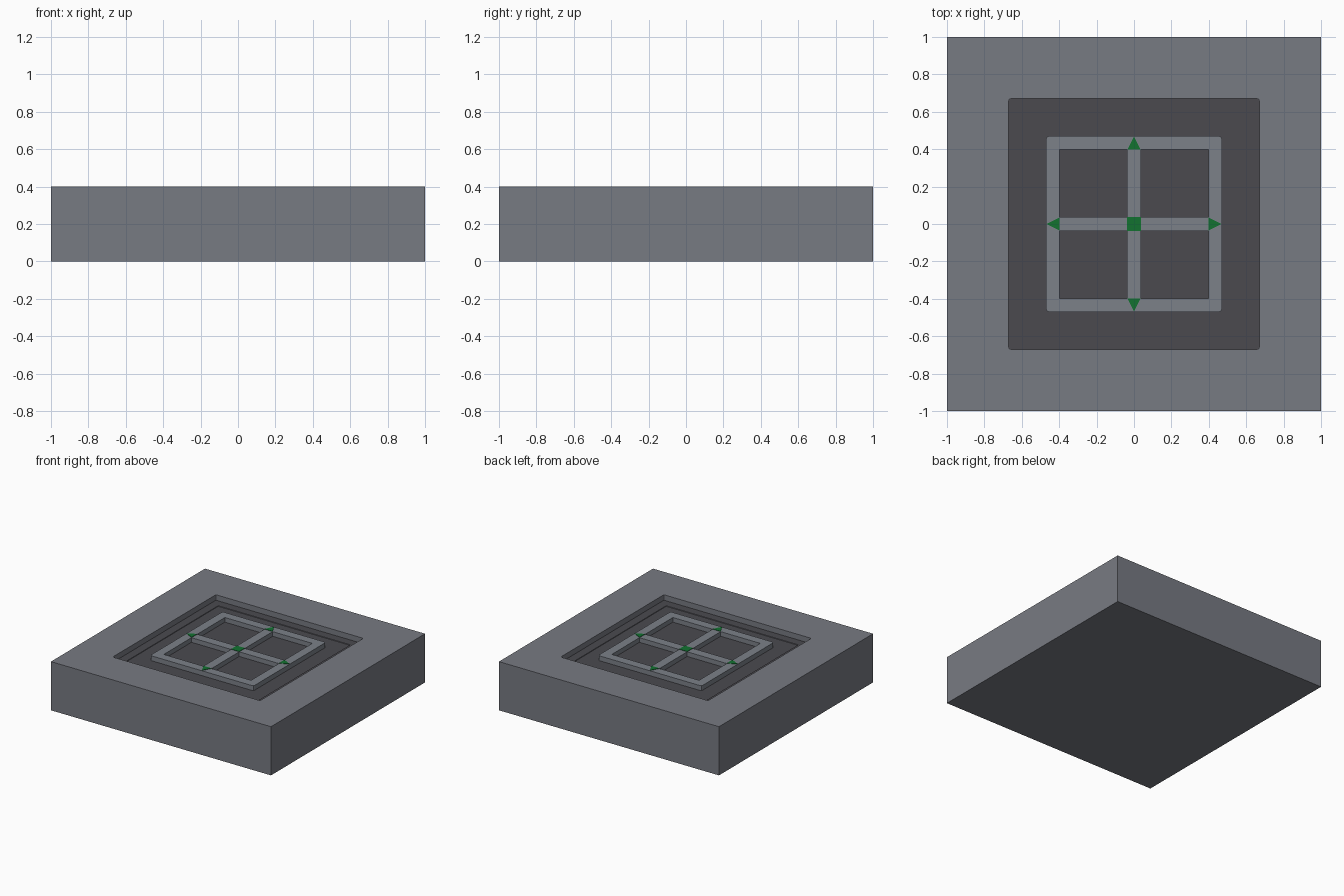
import bpy, bmesh

if "Cube" in bpy.data.objects:
    bpy.data.objects.remove(bpy.data.objects["Cube"])


def material(name, rgb):
    m = bpy.data.materials.new(name)
    m.diffuse_color = (*rgb, 1)
    m.use_nodes = True
    m.node_tree.nodes["Principled BSDF"].inputs["Base Color"].default_value = m.diffuse_color
    return m


STONE = material("stone grey", (0.187, 0.196, 0.224))
DARK = material("dark grey", (0.070, 0.068, 0.078))
RAIL = material("light grey", (0.200, 0.218, 0.250))
GREEN = material("green", (0.006, 0.170, 0.030))


def finish(name, bm, *mats):
    me = bpy.data.meshes.new(name)
    bm.to_mesh(me)
    bm.free()
    for m in mats:
        me.materials.append(m)
    ob = bpy.data.objects.new(name, me)
    bpy.context.collection.objects.link(ob)
    return ob


def round_corners(bm, half, offset):
    """Bevel the upright edges standing at the corners of a square."""
    edges = [e for e in bm.edges
             if abs(e.verts[0].co.z - e.verts[1].co.z) > 0.01
             and all(abs(abs(c) - half) < 1e-4 for v in e.verts for c in v.co.xy)]
    bmesh.ops.bevel(bm, geom=edges, offset=offset, segments=2, profile=0.5, affect='EDGES')


# Block with a stepped square recess, made from stacked square rings
bm = bmesh.new()
rings = []
for half, z in ((1, 0), (1, 0.4), (0.67, 0.4), (0.67, 0.355), (0.6, 0.355), (0.6, 0.35)):
    rings.append([bm.verts.new((sx * half, sy * half, z))
                  for sx, sy in ((-1, -1), (1, -1), (1, 1), (-1, 1))])
bm.faces.new(rings[0][::-1])
bm.faces.new(rings[-1])
for a, b in zip(rings, rings[1:]):
    for i in range(4):
        j = (i + 1) % 4
        bm.faces.new((a[i], a[j], b[j], b[i]))
round_corners(bm, 0.67, 0.012)
bm.normal_update()
for f in bm.faces:
    top = max(v.co.z for v in f.verts)
    f.material_index = 1 if f.normal.z > 0.5 and top < 0.39 else 0
finish("block", bm, STONE, DARK)

# Window frame: grid of rails with four sloped pockets
TOP, FLOOR = 0.39, 0.352
cuts = (-0.47, -0.397, -0.037, 0.037, 0.397, 0.47)
bm = bmesh.new()
grid = [[bm.verts.new((x, y, TOP)) for x in cuts] for y in cuts]
pockets = []
for r in range(5):
    for c in range(5):
        f = bm.faces.new((grid[r][c], grid[r][c + 1], grid[r + 1][c + 1], grid[r + 1][c]))
        if r in (1, 3) and c in (1, 3):
            pockets.append(f)
border = [e for e in bm.edges if e.is_boundary]
bmesh.ops.inset_individual(bm, faces=pockets, thickness=0.036)
for f in pockets:
    f.material_index = 1
    for v in f.verts:
        v.co.z = FLOOR
skirt = bmesh.ops.extrude_edge_only(bm, edges=border)["geom"]
for v in skirt:
    if isinstance(v, bmesh.types.BMVert):
        v.co.z = 0.35
bmesh.ops.recalc_face_normals(bm, faces=bm.faces)
if pockets[0].normal.z < 0:
    bmesh.ops.reverse_faces(bm, faces=bm.faces)
round_corners(bm, 0.47, 0.015)
# The dissolve removes the grid lines on the flat rails
bmesh.ops.dissolve_limit(bm, angle_limit=0.01, verts=bm.verts, edges=bm.edges,
                         delimit={'MATERIAL'})
finish("window_frame", bm, RAIL, DARK)


# Green inlays: centre square and four outward pointing triangles
def plate(name, pts):
    bm = bmesh.new()
    f = bm.faces.new([bm.verts.new((x, y, TOP - 0.002)) for x, y in pts])
    up = bmesh.ops.extrude_face_region(bm, geom=[f])["geom"]
    for v in up:
        if isinstance(v, bmesh.types.BMVert):
            v.co.z = TOP + 0.003
    bmesh.ops.recalc_face_normals(bm, faces=bm.faces)
    finish(name, bm, GREEN)


s = 0.037
plate("centre_inlay", [(-s, -s), (s, -s), (s, s), (-s, s)])
tri = [(-0.036, 0.397), (0.036, 0.397), (0, 0.468)]
for i in range(4):
    plate(f"arrow_inlay_{i + 1}", tri)
    tri = [(-y, x) for x, y in tri]
